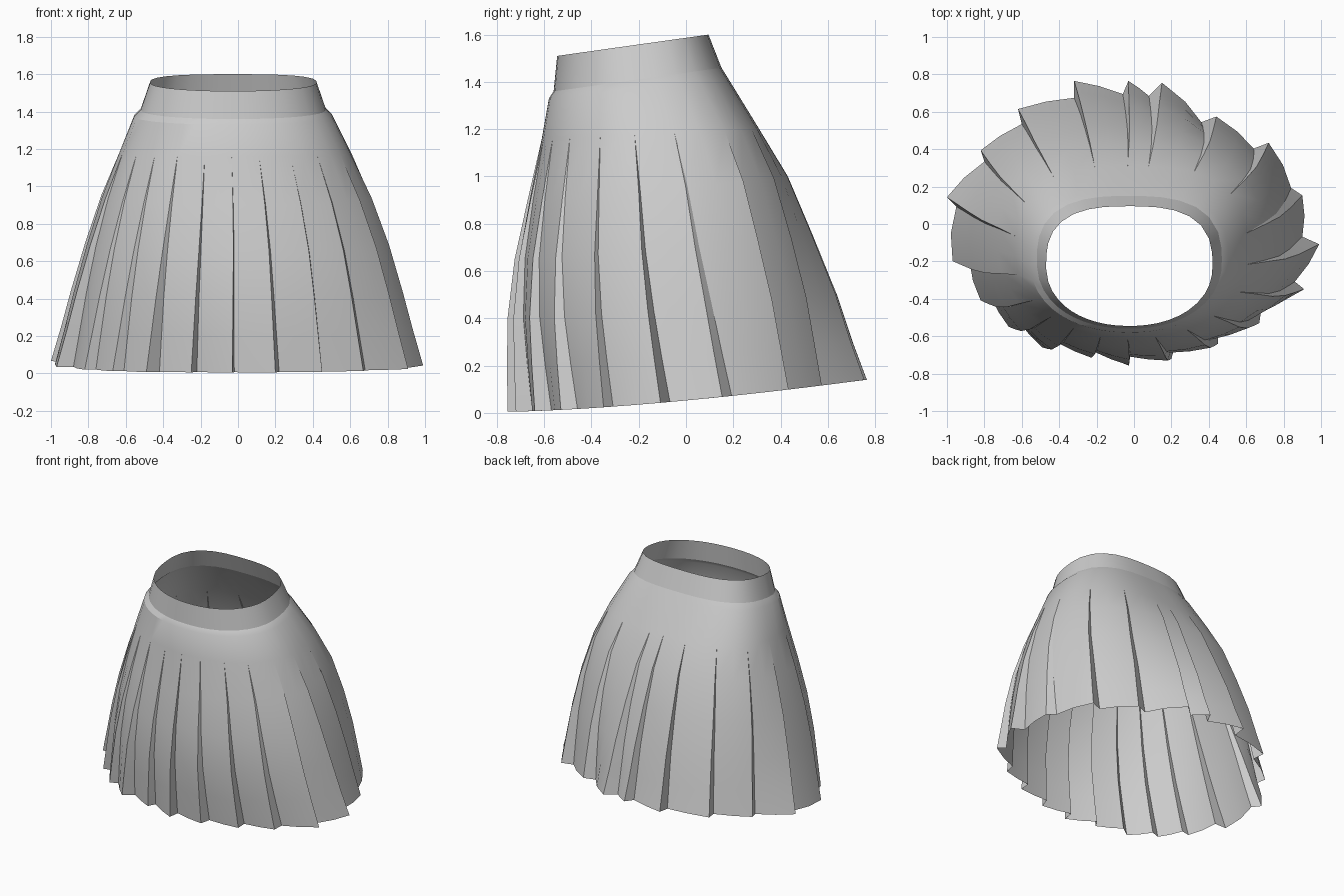
import bpy, bmesh, math

if "Cube" in bpy.data.objects:
    bpy.data.objects.remove(bpy.data.objects["Cube"])

# Hem corners, clockwise from the left: outer tip x, y, then the tucked fold x, y
PLEATS = [
    (-1.0, .14, -.95, .09), (-.82, .39, -.80, .33), (-.62, .61, -.60, .53),
    (-.32, .76, -.32, .67), (-.03, .76, -.06, .69), (.15, .75, .08, .68),
    (.44, .57, .36, .54), (.72, .43, .64, .40), (.90, .15, .84, .19),
    (.99, -.11, .90, -.07), (.91, -.35, .86, -.31), (.67, -.53, .68, -.46),
    (.45, -.64, .45, -.57), (.20, -.72, .22, -.65), (-.03, -.755, -.02, -.68),
    (-.25, -.70, -.22, -.65), (-.49, -.66, -.42, -.61), (-.67, -.55, -.61, -.53),
    (-.82, -.41, -.76, -.40), (-.97, -.20, -.88, -.20)]

# Rings: z front, z back, centre x, half width, y front, y back
BAND = [(1.51, 1.60, -.025, .445, -.545, .095),
        (1.36, 1.46, -.025, .495, -.56, .15)]
SKIRT = [BAND[1],
         (1.33, 1.42, -.025, .53, -.58, .175),
         (1.16, 1.20, -.015, .62, -.61, .31),
         (.90, 1.00, -.005, .725, -.67, .43),
         (.65, .75, 0, .815, -.725, .535),
         (.40, .50, 0, .89, -.755, .635),
         (.20, .30, 0, .945, -.757, .70),
         (.005, .14, 0, 1.0, -.755, .76)]


def polar(x, y):
    y /= .755
    return math.atan2(y, x), math.hypot(x, y)


def near(a, ref):
    """Angle a, unwrapped to lie next to ref."""
    return ref + (a - ref + math.pi) % (2 * math.pi) - math.pi


def ring_points(ring):
    zf, zb, cx, hx, yf, yb = ring
    w = min(1, max(0, (1.16 - zf) / 1.155))      # how far the pleats have opened
    folds = []
    for tx, ty, nx, ny in PLEATS:
        ta, tr = polar(tx, ty)
        na, nr = polar(nx, ny)
        na = near(na, ta)
        folds.append(((ta + (na - ta) * w, 1 + (nr - 1) * w), (ta, 1 + (tr - 1) * w)))
    cols = []
    for i, (notch, tip) in enumerate(folds):
        nxt = folds[(i + 1) % len(folds)][0]
        mid = ((tip[0] + near(nxt[0], tip[0])) / 2, (tip[1] + nxt[1]) / 2)
        cols += [notch, tip, mid]
    pts = []
    for a, r in cols:
        c, s = math.cos(a), math.sin(a)
        n = 2 + (.8 if s > 0 else .15) * (1 - w)   # waist is squarer at the back
        r *= (abs(c) ** n + abs(s) ** n) ** (-1 / n)
        v = r * s
        k = min(1, max(0, (v + 1) / 2))
        z = zf + (zb - zf) * k ** (1 + .5 * w)
        pts.append((cx + hx * r * c, (yf + yb) / 2 + (yb - yf) / 2 * v, z))
    return pts


def loft(name, rings, angle):
    bm = bmesh.new()
    rows = [[bm.verts.new(p) for p in ring_points(r)] for r in rings]
    n = len(rows[0])
    for up, lo in zip(rows, rows[1:]):
        for i in range(n):
            j = (i + 1) % n
            bm.faces.new((lo[j], lo[i], up[i], up[j]))
    bmesh.ops.remove_doubles(bm, verts=bm.verts, dist=1e-4)
    me = bpy.data.meshes.new(name)
    bm.to_mesh(me)
    bm.free()
    ob = bpy.data.objects.new(name, me)
    bpy.context.collection.objects.link(ob)
    bpy.ops.object.select_all(action='DESELECT')
    ob.select_set(True)
    bpy.context.view_layer.objects.active = ob
    bpy.ops.object.shade_smooth_by_angle(angle=math.radians(angle))


# Waistband and pleated cloth
loft("waistband", BAND, 35)
loft("pleated_skirt", SKIRT, 25)
